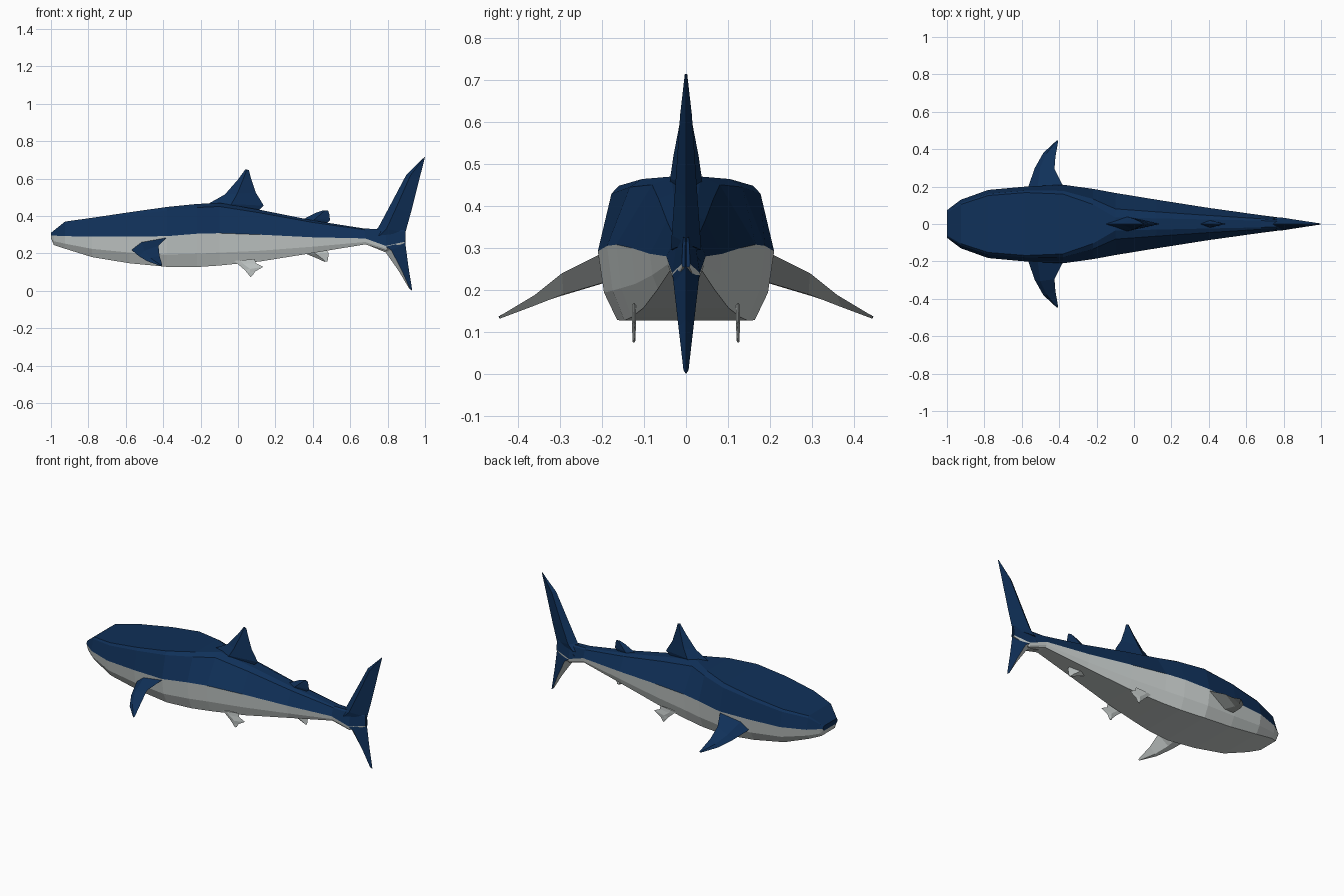
import bpy, bmesh
from mathutils import Vector


def material(name, rgb):
    m = bpy.data.materials.new(name)
    m.diffuse_color = (*rgb, 1)
    return m


NAVY = material("navy back", (0.005, 0.03, 0.1))
PALE = material("pale belly", (0.58, 0.62, 0.61))


def loft(name, rings, pale_strips, mirror=False):
    """Skin closed rings; strips whose index is listed become pale."""
    bm = bmesh.new()
    loops = [[bm.verts.new(p) for p in r] for r in rings]
    n = len(loops[0])
    for a, b in zip(loops, loops[1:]):
        for j in range(n):
            k = (j + 1) % n
            f = bm.faces.new((a[j], a[k], b[k], b[j]))
            f.material_index = 1 if j in pale_strips else 0
    all_pale = len(pale_strips) == n
    for cap in (loops[0], loops[-1]):
        bm.faces.new(cap).material_index = 1 if all_pale else 0
    bmesh.ops.recalc_face_normals(bm, faces=bm.faces)
    me = bpy.data.meshes.new(name)
    bm.to_mesh(me)
    bm.free()
    me.materials.append(NAVY)
    me.materials.append(PALE)
    ob = bpy.data.objects.new(name, me)
    bpy.context.collection.objects.link(ob)
    if mirror:
        mod = ob.modifiers.new("mirror", 'MIRROR')
        mod.use_axis = (False, True, False)
        mod.use_mirror_merge = False
    return ob


def fin(name, sections, pale=(), side=(0, 1, 0), mid=0.3, mirror=False):
    """Diamond-section blade: each section is leading point, trailing point, half thickness."""
    side = Vector(side).normalized()
    rings = []
    for lead, trail, t in sections:
        a, b = Vector(lead), Vector(trail)
        m = a.lerp(b, mid)
        rings.append((a, m + side * t, b, m - side * t))
    return loft(name, rings, pale, mirror)


def upright(sections, y=0):
    return [((a, y, b), (c, y, d), t) for a, b, c, d, t in sections]


# Body: x, top z, colour line z, bottom z, half width, half width of flat top
stations = [
    (-1.00, .310, .295, .280, .073, .060),
    (-.985, .322, .295, .245, .085, .070),
    (-.925, .370, .292, .225, .130, .105),
    (-.78, .390, .290, .180, .182, .152),
    (-.58, .420, .290, .147, .200, .168),
    (-.38, .448, .292, .128, .210, .160),
    (-.22, .464, .305, .127, .188, .105),
    (-.10, .470, .308, .135, .166, .035),
    (.12, .432, .300, .157, .130, .030),
    (.40, .376, .286, .202, .086, .024),
    (.68, .332, .280, .248, .047, .018),
    (.79, .330, .240, .215, .033, .014),
    (.89, .325, .262, .255, .010, .006),
]
rings = []
for x, zt, zc, zb, w, wt in stations:
    half = [(wt, zt),
            (wt + .35 * (w - wt), zt - .12 * (zt - zc)),
            (w, zc),
            (.93 * w, zc - .6 * (zc - zb)),
            (.78 * w, zb)]
    rings.append([(x, y, z) for y, z in half] + [(x, -y, z) for y, z in reversed(half)])
loft("body", rings, range(2, 7))

# Tail lobes
fin("upper_tail_fin", upright([
    (.70, .29, .895, .31, .036),
    (.75, .338, .895, .312, .034),
    (.81, .45, .925, .42, .026),
    (.90, .62, .973, .61, .014),
    (.994, .712, 1.0, .715, .003)]))
fin("lower_tail_fin", upright([
    (.68, .25, .895, .312, .036),
    (.79, .205, .895, .25, .030),
    (.86, .105, .911, .13, .018),
    (.915, .012, .932, .0, .006)]), pale=(0, 3), mid=.28)

# Back fins
fin("dorsal_fin", upright([
    (-.16, .455, .10, .42, .036),
    (-.15, .470, .138, .455, .038),
    (-.07, .515, .095, .525, .030),
    (.00, .595, .070, .60, .015),
    (.04, .650, .058, .645, .004)]), mid=.4)
fin("second_dorsal_fin", upright([
    (.34, .375, .47, .355, .018),
    (.36, .388, .492, .378, .018),
    (.42, .418, .488, .41, .010),
    (.455, .430, .482, .428, .004)]), mid=.4)

# Swept side fins, navy above and pale below
fin("pectoral_fin", [
    ((-.57, .16, .235), (-.38, .16, .30), .022),
    ((-.565, .20, .215), (-.38, .205, .285), .020),
    ((-.53, .30, .185), (-.425, .295, .24), .014),
    ((-.485, .38, .158), (-.42, .36, .188), .009),
    ((-.415, .445, .133), (-.405, .445, .137), .003)],
    pale=(2, 3), side=(-.2, .45, .87), mirror=True)

# Small belly fins
every = (0, 1, 2, 3)
fin("pelvic_fin", upright([
    (-.02, .16, .09, .17, .005),
    (.00, .142, .095, .147, .005),
    (.035, .112, .135, .128, .005),
    (.05, .095, .092, .103, .004),
    (.066, .074, .078, .082, .003)], y=.124), pale=every, mirror=True)
fin("anal_fin", upright([
    (.34, .205, .47, .225, .020),
    (.37, .195, .485, .20, .020),
    (.425, .172, .482, .176, .010),
    (.462, .155, .478, .156, .004)]), pale=every, mid=.4)
